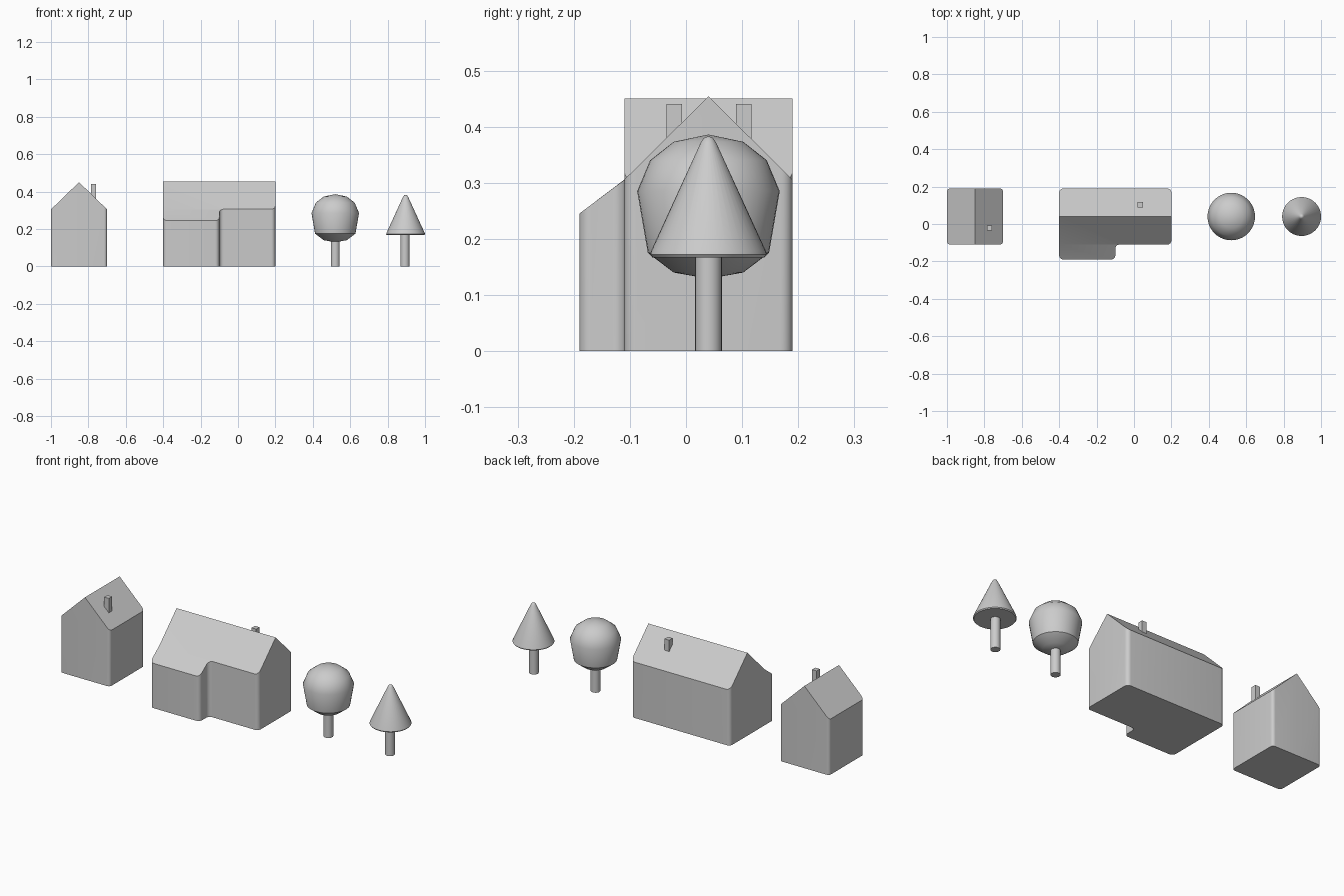
import bpy, bmesh, math
from mathutils import Vector

if "Cube" in bpy.data.objects:
    bpy.data.objects.remove(bpy.data.objects["Cube"])


def finish(name, bm, angle=30):
    bmesh.ops.recalc_face_normals(bm, faces=bm.faces[:])
    me = bpy.data.meshes.new(name)
    bm.to_mesh(me)
    bm.free()
    ob = bpy.data.objects.new(name, me)
    bpy.context.collection.objects.link(ob)
    bpy.ops.object.select_all(action='DESELECT')
    ob.select_set(True)
    bpy.context.view_layer.objects.active = ob
    bpy.ops.object.shade_smooth_by_angle(angle=math.radians(angle))
    return ob


def house(name, corners, r, creases, roof_height):
    """Rounded footprint, split along roof creases, raised to the roof height."""
    pts, n, seg = [], len(corners), 6
    for i in range(n):
        p = Vector(corners[i])
        a = (Vector(corners[i - 1]) - p).normalized()
        b = (Vector(corners[(i + 1) % n]) - p).normalized()
        c = p + r * (a + b)
        for k in range(seg + 1):
            t = math.pi / 2 * k / seg
            pts.append(c - r * (b * math.cos(t) + a * math.sin(t)))
    bm = bmesh.new()
    bm.faces.new([bm.verts.new((p.x, p.y, 0)) for p in pts])
    for co, no in creases:
        bmesh.ops.bisect_plane(bm, geom=bm.verts[:] + bm.edges[:] + bm.faces[:],
                               plane_co=co, plane_no=no, dist=1e-6)
    top = bmesh.ops.extrude_face_region(bm, geom=bm.faces[:], use_keep_orig=True)
    for v in top['geom']:
        if isinstance(v, bmesh.types.BMVert):
            v.co.z = roof_height(v.co.x, v.co.y)
    return finish(name, bm)


def lathe(name, x, y, profile, sides):
    """Closed solid of revolution from (radius, z) points, top to bottom."""
    bm = bmesh.new()
    rings = []
    for r, z in profile:
        if r == 0:
            rings.append([bm.verts.new((x, y, z))] * sides)
        else:
            rings.append([bm.verts.new((x + r * math.cos(2 * math.pi * k / sides),
                                        y + r * math.sin(2 * math.pi * k / sides), z))
                          for k in range(sides)])
    for a, b in zip(rings, rings[1:]):
        for k in range(sides):
            j = (k + 1) % sides
            bm.faces.new(list(dict.fromkeys((a[k], b[k], b[j], a[j]))))
    return finish(name, bm, 40)


def chimney(name, x, y, z0, z1, w=0.028):
    bm = bmesh.new()
    bmesh.ops.create_cube(bm, size=1)
    for v in bm.verts:
        v.co = (x + v.co.x * w, y + v.co.y * w, (z0 + z1) / 2 + v.co.z * (z1 - z0))
    finish(name, bm)


# Small house, ridge running front to back
house("small_house", [(-1, -0.11), (-0.7, -0.11), (-0.7, 0.19), (-1, 0.19)], 0.017,
      [((-0.85, 0, 0), (1, 0, 0))],
      lambda x, y: 0.45 - 0.97 * abs(x + 0.85))
chimney("small_house_chimney", -0.772, -0.021, 0.33, 0.44)


# Long house with a projecting front wing under a shallower roof
def long_roof(x, y):
    if y < -0.1102:
        return 0.305 + 0.75 * (y + 0.11)
    return 0.454 - 0.99 * abs(y - 0.04)


house("long_house", [(-0.4, -0.19), (-0.1, -0.19), (-0.1, -0.11),
                     (0.2, -0.11), (0.2, 0.19), (-0.4, 0.19)], 0.022,
      [((0, 0.04, 0), (0, 1, 0)), ((0, -0.1101, 0), (0, 1, 0))], long_roof)
chimney("long_house_chimney", 0.034, 0.103, 0.35, 0.44)

# Round tree
lathe("round_tree_crown", 0.52, 0.04,
      [(0, 0.386), (0.062, 0.373), (0.104, 0.34), (0.127, 0.285),
       (0.108, 0.175), (0.062, 0.14), (0, 0.129)], 40)
# Conical tree with blunt tip and softened rim
lathe("cone_tree_crown", 0.896, 0.04,
      [(0, 0.383), (0.008, 0.38), (0.014, 0.371), (0.102, 0.179), (0.104, 0.172),
       (0.1, 0.167), (0, 0.167)], 40)
# Trunks
for name, x, top in (("round_tree_trunk", 0.52, 0.15), ("cone_tree_trunk", 0.893, 0.18)):
    lathe(name, x, 0.04, [(0, top), (0.024, top), (0.024, 0), (0, 0)], 20)
